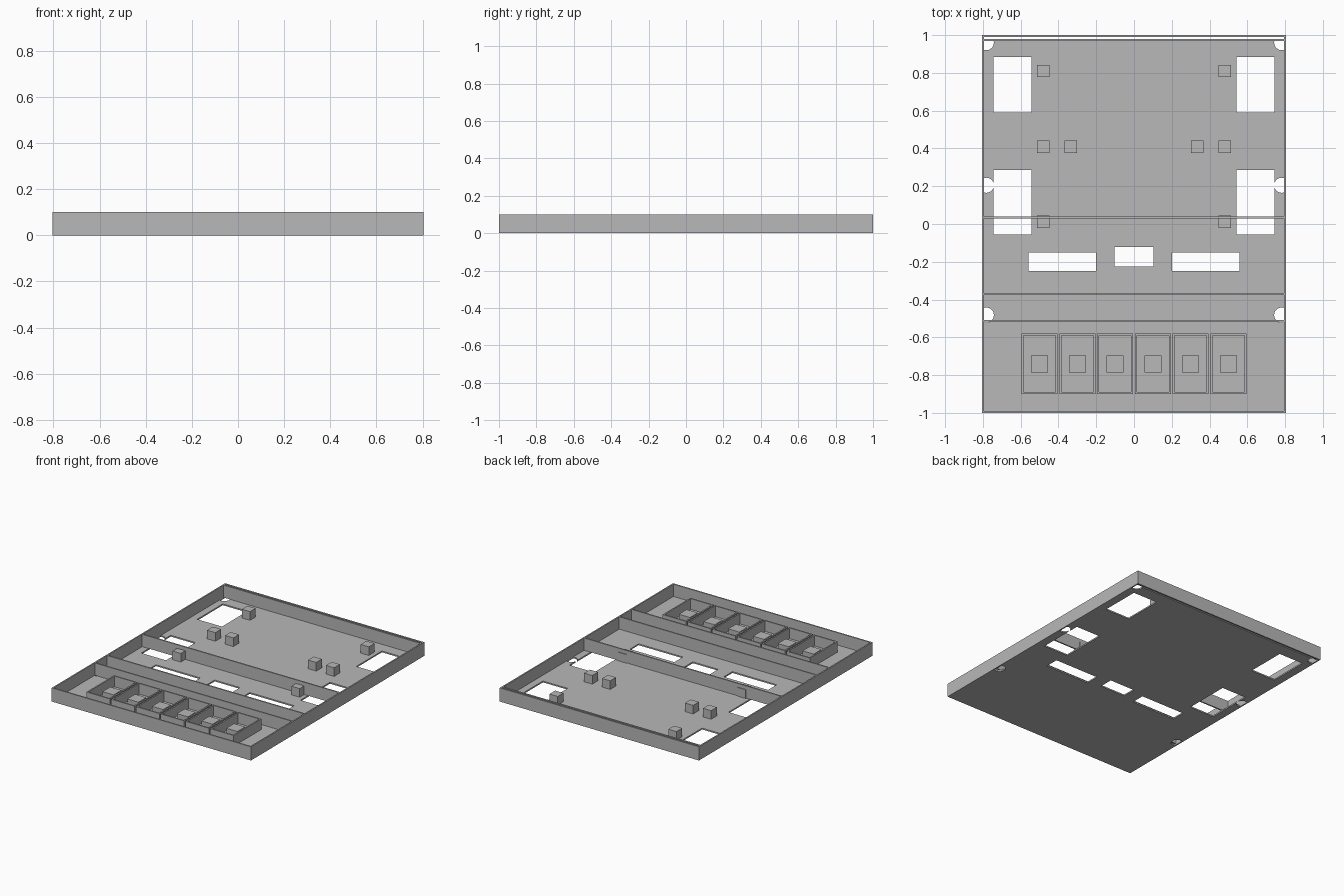
import bpy
import bmesh
from mathutils import Matrix

cube = bpy.data.objects.get("Cube")
if cube:
    bpy.data.objects.remove(cube, do_unlink=True)

W, L, H, T = 0.805, 1.0, 0.1, 0.01   # half width, half length, height, wall thickness

grey = bpy.data.materials.new("plain grey")
grey.use_nodes = True
grey.diffuse_color = (0.48, 0.48, 0.48, 1)
grey.node_tree.nodes["Principled BSDF"].inputs["Base Color"].default_value = (0.48, 0.48, 0.48, 1)


def add_box(bm, x0, x1, y0, y1, z0, z1):
    m = Matrix.Translation(((x0 + x1) / 2, (y0 + y1) / 2, (z0 + z1) / 2))
    bmesh.ops.create_cube(bm, size=1, matrix=m @ Matrix.Diagonal((x1 - x0, y1 - y0, z1 - z0, 1)))


def make(name, bm):
    mesh = bpy.data.meshes.new(name)
    bm.to_mesh(mesh)
    bm.free()
    mesh.materials.append(grey)
    obj = bpy.data.objects.new(name, mesh)
    bpy.context.collection.objects.link(obj)
    return obj


def box(name, *bounds):
    bm = bmesh.new()
    add_box(bm, *bounds)
    return make(name, bm)


def ring(name, x0, x1, y0, y1, z0, z1, t):
    """Open rectangular frame with walls of thickness t."""
    bm = bmesh.new()
    add_box(bm, x0, x1, y0, y1, z0, z1)
    bm.normal_update()
    caps = [f for f in bm.faces if abs(f.normal.z) > 0.5]
    bmesh.ops.inset_individual(bm, faces=caps, thickness=t, use_even_offset=True)
    bmesh.ops.bridge_loops(bm, edges=list({e for f in caps for e in f.edges}))
    bmesh.ops.delete(bm, geom=caps, context='FACES_ONLY')
    bmesh.ops.recalc_face_normals(bm, faces=bm.faces)
    return make(name, bm)


def cut(target, cutter):
    mod = target.modifiers.new("opening", 'BOOLEAN')
    mod.operation = 'DIFFERENCE'
    mod.solver = 'EXACT'
    mod.object = cutter
    cutter.hide_render = True
    cutter.hide_viewport = True


# Floor plate, stopping short of the back wall to leave a narrow slot
floor = box("floor_plate", -W + T, W - T, -L + T, L - 2 * T, 0, T)

# Openings: large side windows, front slots, centre slot
cutters = []
for s in (-1, 1):
    for y0, y1 in ((0.59, 0.885), (-0.055, 0.285)):
        xs = sorted((s * 0.543, s * 0.743))
        cutters.append(box("window_cutter", *xs, y0, y1, -0.05, 0.05))
    xs = sorted((s * 0.2, s * 0.558))
    cutters.append(box("slot_cutter", *xs, -0.25, -0.15, -0.05, 0.05))
    # Round screw holes along the sides
    for y in (0.96, 0.205, -0.482):
        bm = bmesh.new()
        bmesh.ops.create_cone(bm, cap_ends=True, segments=32, radius1=0.04, radius2=0.04,
                              depth=0.1, matrix=Matrix.Translation((s * 0.782, y, 0)))
        cutters.append(make("screw_hole_cutter", bm))
cutters.append(box("centre_slot_cutter", -0.102, 0.102, -0.225, -0.123, -0.05, 0.05))
for c in cutters:
    cut(floor, c)

# Bake the openings and drop the cutters
bpy.context.view_layer.update()
graph = bpy.context.evaluated_depsgraph_get()
floor_mesh = bpy.data.meshes.new_from_object(floor.evaluated_get(graph))
floor.modifiers.clear()
floor.data = floor_mesh
for c in cutters:
    bpy.data.objects.remove(c, do_unlink=True)

# Outer walls and the inner back wall behind the slot
ring("outer_wall", -W, W, -L, L, 0, H, T)
box("inner_back_wall", -W + T, W - T, L - 3 * T, L - 2 * T, T, H)

# Cross dividers
for y in (0.035, -0.37, -0.512):
    box("divider", -W + T, W - T, y - T / 2, y + T / 2, T, H)

# Support posts
for s in (-1, 1):
    for x, y in ((0.48, 0.81), (0.48, 0.41), (0.335, 0.41), (0.48, 0.012)):
        box("support_post", s * x - 0.033, s * x + 0.033, y - 0.033, y + 0.033, T, 0.073)

# Row of six open cells, each with a block inside
for i in range(6):
    x = -0.5 + 0.2 * i
    ring("cell_frame", x - 0.095, x + 0.095, -0.9, -0.58, T, 0.088, T)
    box("cell_block", x - 0.045, x + 0.045, -0.785, -0.695, T, 0.06)
